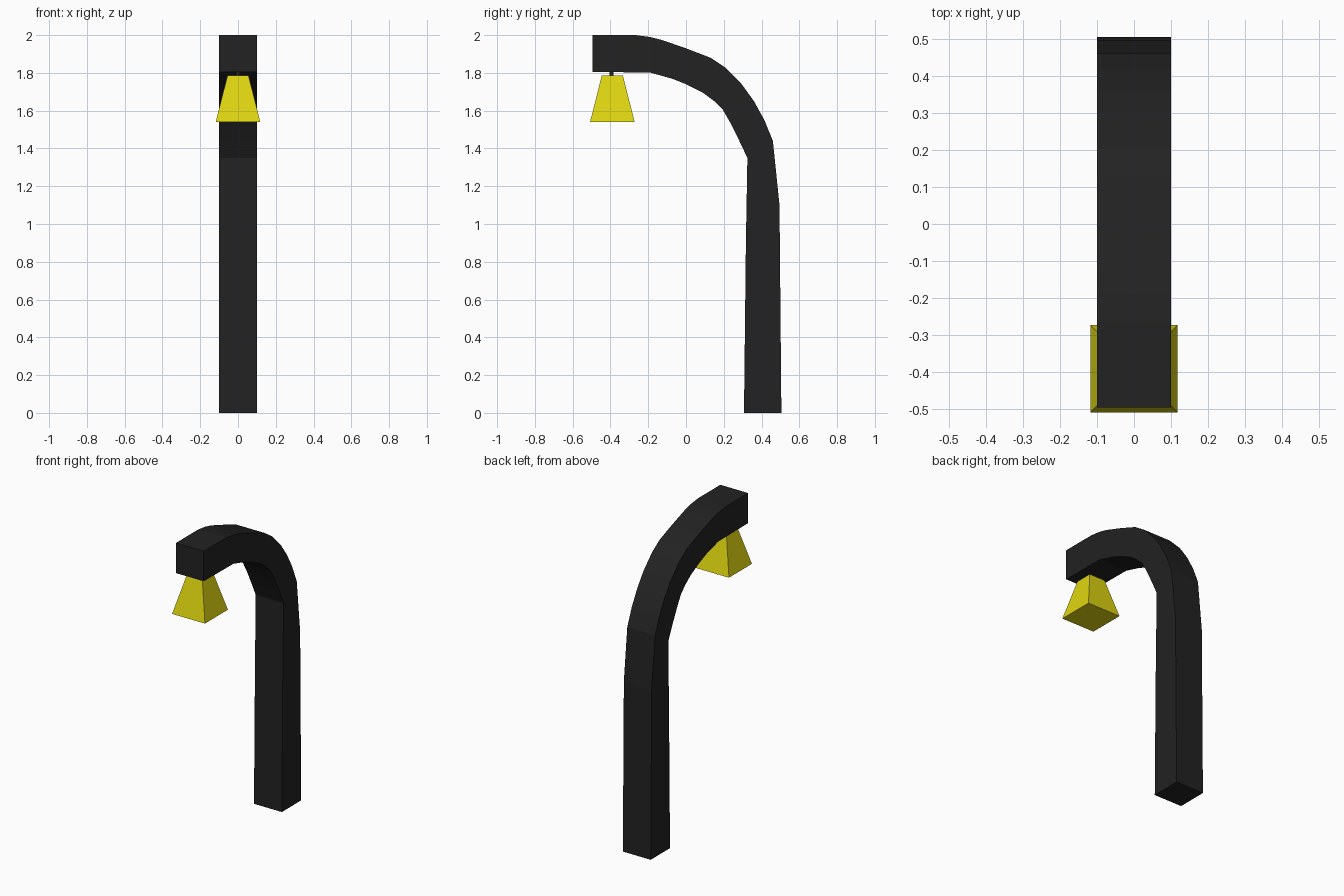
import bpy
import bmesh
from mathutils import Matrix

cube = bpy.data.objects.get("Cube")
if cube:
    bpy.data.objects.remove(cube, do_unlink=True)


def make_material(name, colour):
    mat = bpy.data.materials.new(name)
    mat.use_nodes = True
    mat.diffuse_color = colour
    mat.node_tree.nodes["Principled BSDF"].inputs["Base Color"].default_value = colour
    return mat


def add_object(name, bm, mat):
    bmesh.ops.recalc_face_normals(bm, faces=bm.faces)
    mesh = bpy.data.meshes.new(name)
    bm.to_mesh(mesh)
    bm.free()
    mesh.materials.append(mat)
    obj = bpy.data.objects.new(name, mesh)
    bpy.context.collection.objects.link(obj)
    return obj


def add_square_frustum(name, y, z_low, z_high, half_low, half_high, mat):
    bm = bmesh.new()
    bmesh.ops.create_cube(bm, size=2)
    for v in bm.verts:
        half = half_high if v.co.z > 0 else half_low
        v.co = (v.co.x * half, y + v.co.y * half, z_high if v.co.z > 0 else z_low)
    return add_object(name, bm, mat)


black = make_material("black metal", (0.016, 0.016, 0.016, 1))
yellow = make_material("lamp yellow", (0.74, 0.67, 0.005, 1))

# Curved post: outer and inner edges of the side profile, from foot to tip
outer = [(0.505, 0), (0.495, 1.1), (0.46, 1.44), (0.415, 1.55), (0.36, 1.65),
         (0.295, 1.74), (0.205, 1.83), (0.13, 1.88), (0.0, 1.93),
         (-0.13, 1.975), (-0.19, 1.99), (-0.265, 2.0), (-0.495, 2.0)]
inner = [(0.307, 0), (0.317, 0.9), (0.325, 1.35), (0.28, 1.445), (0.235, 1.535),
         (0.195, 1.605), (0.15, 1.65), (0.09, 1.695), (0.0, 1.74),
         (-0.07, 1.768), (-0.13, 1.785), (-0.19, 1.802), (-0.495, 1.805)]
half_width = 0.1
bm = bmesh.new()
rings = []
for (yo, zo), (yi, zi) in zip(outer, inner):
    rings.append([bm.verts.new(p) for p in (
        (-half_width, yo, zo), (half_width, yo, zo),
        (half_width, yi, zi), (-half_width, yi, zi))])
for a, b in zip(rings, rings[1:]):
    for i in range(4):
        j = (i + 1) % 4
        bm.faces.new((a[i], a[j], b[j], b[i]))
bm.faces.new(rings[0])
bm.faces.new(rings[-1])
add_object("curved_post", bm, black)

# Hanging lamp and its short stem
add_square_frustum("lamp_shade", -0.39, 1.54, 1.785, 0.118, 0.056, yellow)
add_square_frustum("lamp_stem", -0.395, 1.77, 1.82, 0.01, 0.01, black)
